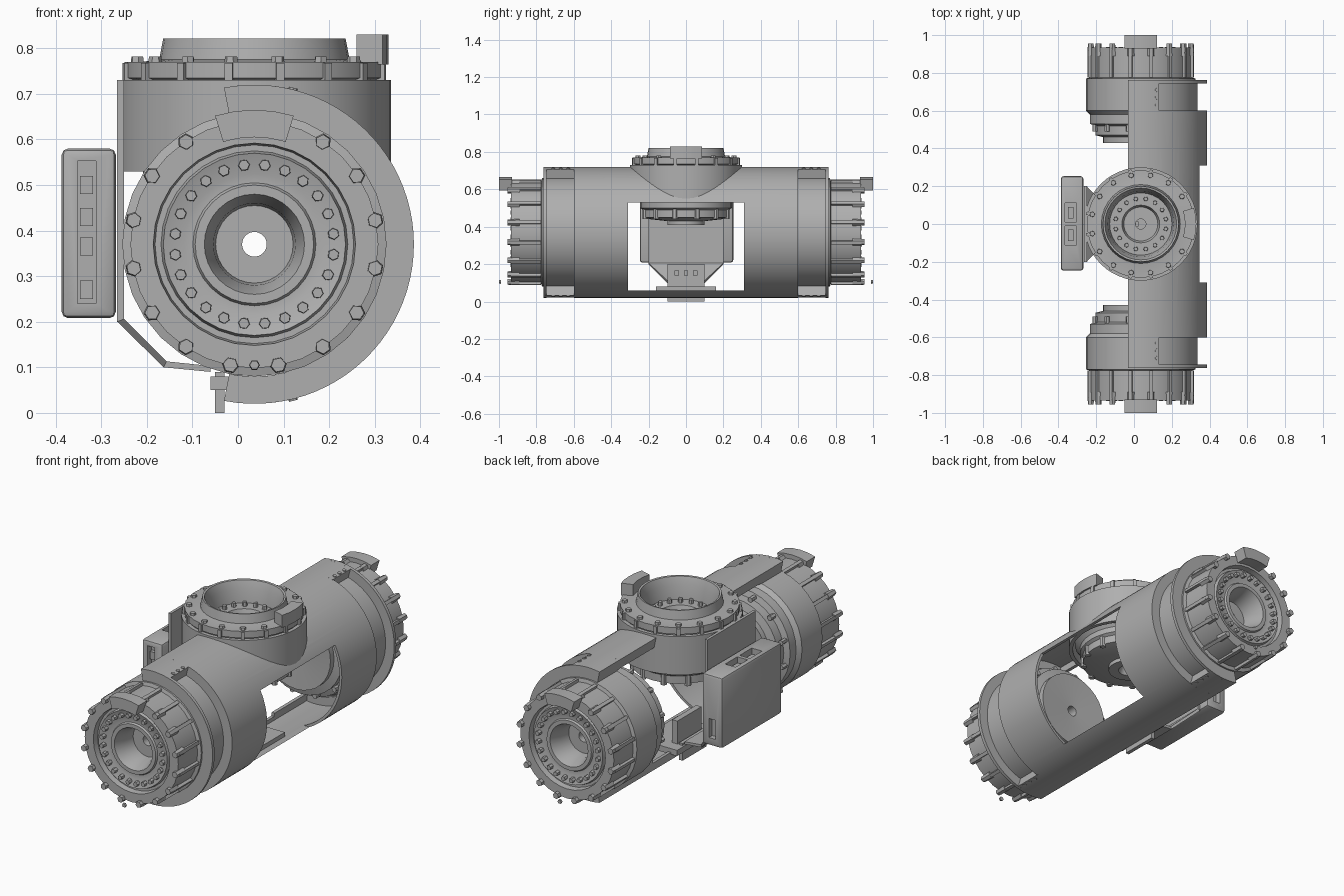
import bpy, bmesh
from math import radians, cos, sin, tau
from mathutils import Matrix, Vector

old = bpy.data.objects.get("Cube")
if old:
    bpy.data.objects.remove(old, do_unlink=True)

grey = bpy.data.materials.new("machine_grey")
grey.use_nodes = True
grey.diffuse_color = (0.43, 0.43, 0.43, 1)
grey.node_tree.nodes["Principled BSDF"].inputs["Base Color"].default_value = (0.43, 0.43, 0.43, 1)

# Local frames: z runs outward along each motor axis
CX, CZ = 0.036, 0.37
FRONT = Matrix.Translation((CX, 0, CZ)) @ Matrix.Rotation(radians(90), 4, 'X')
BACK = Matrix.Scale(-1, 4, Vector((0, 1, 0))) @ FRONT
TOP = Matrix.Translation((CX, 0, 0))
ENDS = (("front", FRONT), ("back", BACK))


def finish(name, bm, frame=Matrix(), angle=30):
    bm.transform(frame)
    bmesh.ops.recalc_face_normals(bm, faces=bm.faces)
    me = bpy.data.meshes.new(name)
    bm.to_mesh(me)
    bm.free()
    me.materials.append(grey)
    me.shade_smooth()
    me.set_sharp_from_angle(angle=radians(angle))
    ob = bpy.data.objects.new(name, me)
    bpy.context.collection.objects.link(ob)
    return ob


def revolve(name, section, frame, start=0, sweep=360, n=32, copies=1):
    """Turn a closed (radius, height) section about the local z axis."""
    bm = bmesh.new()
    full = sweep == 360
    for c in range(copies):
        rings = []
        for i in range(n if full else n + 1):
            a = radians(start + sweep * i / n) + tau * c / copies
            rings.append([bm.verts.new((r * cos(a), r * sin(a), z)) for r, z in section])
        pairs = list(zip(rings, rings[1:]))
        if full:
            pairs.append((rings[-1], rings[0]))
        else:
            bm.faces.new(rings[0])
            bm.faces.new(rings[-1])
        m = len(section)
        for a, b in pairs:
            for k in range(m):
                j = (k + 1) % m
                bm.faces.new((a[k], a[j], b[j], b[k]))
    return finish(name, bm, frame)


def rect(r0, r1, z0, z1):
    return [(r0, z0), (r1, z0), (r1, z1), (r0, z1)]


def studs(name, frame, radius, count, size, z0, z1, offset=0.5):
    """Ring of hexagonal bolts."""
    bm = bmesh.new()
    for i in range(count):
        a = tau * (i + offset) / count
        pos = Matrix.Translation((radius * cos(a), radius * sin(a), (z0 + z1) / 2))
        bmesh.ops.create_cone(bm, cap_ends=True, segments=6, radius1=size, radius2=size * 0.85,
                              depth=z1 - z0, matrix=pos @ Matrix.Rotation(a, 4, 'Z'))
    return finish(name, bm, frame)


def box(name, x, y, z, bevel=0):
    bm = bmesh.new()
    bmesh.ops.create_cube(bm, size=1)
    for v in bm.verts:
        v.co = [lo + (c + 0.5) * (hi - lo) for c, (lo, hi) in zip(v.co, (x, y, z))]
    if bevel:
        bmesh.ops.bevel(bm, geom=bm.edges[:], offset=bevel, segments=2, affect='EDGES', profile=0.5)
    return finish(name, bm)


def cut(targets, cutters):
    """Subtract the cutters, bake the result and drop the cutters."""
    for ob in targets:
        for c in cutters:
            mod = ob.modifiers.new("cut", 'BOOLEAN')
            mod.operation, mod.solver, mod.object = 'DIFFERENCE', 'EXACT', c
        dg = bpy.context.evaluated_depsgraph_get()
        me = bpy.data.meshes.new_from_object(ob.evaluated_get(dg))
        ob.modifiers.clear()
        ob.data = me
        me.shade_smooth()
        me.set_sharp_from_angle(angle=radians(30))
    for c in cutters:
        bpy.data.objects.remove(c, do_unlink=True)


# End motors
motor = [(.027, .44), (.027, .80), (.085, .80), (.09, .86), (.11, .92), (.13, .92), (.135, .91),
         (.155, .91), (.2, .925), (.205, .905), (.218, .905), (.222, .935), (.272, .935),
         (.272, .775), (.29, .77), (.29, .60), (.27, .58), (.27, .53), (.24, .52),
         (.24, .47), (.2, .46), (.2, .43)]
for side, fr in ENDS:
    revolve(side + "_motor", motor, fr)
    revolve(side + "_motor_ribs", rect(.26, .286, .775, .935), fr, 9.5, 3.5, 1, 16)
    studs(side + "_rim_bolts", fr, .27, 16, .019, .89, .955)
    studs(side + "_face_bolts", fr, .175, 24, .014, .90, .937)
    studs(side + "_rear_bolts", fr, .252, 12, .014, .49, .55)
    revolve(side + "_stop_block", rect(.235, .295, .93, 1.0), fr, 73, 34, 4)
    studs(side + "_stop_screws", fr, .265, 2, .012, .99, 1.0, .5)

# Centre motor, collar and rotating ring
hub = [(.027, .46), (.027, .68), (.09, .68), (.1, .71), (.165, .71), (.175, .78), (.19, .82),
       (.2, .822), (.209, .775), (.25, .77), (.285, .77), (.285, .735), (.27, .73),
       (.27, .56), (.245, .53), (.245, .50), (.23, .49), (.23, .45), (.19, .44), (.1, .43), (.1, .41), (.05, .41)]
revolve("centre_motor", hub, TOP)
revolve("centre_collar", rect(.28, .3, .53, .73), TOP, n=48)
revolve("centre_flange_ribs", rect(.27, .293, .73, .768), TOP, 9.5, 3.5, 1, 16)
studs("centre_flange_bolts", TOP, .262, 16, .016, .76, .782)
studs("centre_face_bolts", TOP, .135, 16, .013, .70, .73)
studs("centre_rear_bolts", TOP, .225, 12, .016, .44, .52)
revolve("centre_stop_block", rect(.234, .294, .765, .83), TOP, -17, 34, 4)

# Half-tube housing with recessed end bands
shell = revolve("housing_shell", rect(.336, .35, -.6, .6), FRONT, -101, 202, 48)
lips = [revolve("housing_lip_" + n, rect(.295, .348, -.75, .75), FRONT, a, 3, 1)
        for n, a in (("upper", 98), ("lower", -101))]
window = box("window_cutter", (-.2, .5), (-.31, .31), (.06, .53))
bore = revolve("bore_cutter", rect(.001, .285, .45, .9), TOP, n=48)
for c in (window, bore):
    c.hide_render = True
cut([shell] + lips, [window, bore])
for side, fr in ENDS:
    revolve(side + "_recess_band", rect(.288, .3, .59, .76), fr, -76, 152, 36)
    revolve(side + "_recess_wall", rect(.292, .35, .585, .6), fr, -101, 202, 48)
    revolve(side + "_end_flange", rect(.29, .35, .745, .762), fr, -101, 202, 48)
    for n, a in (("upper", 74), ("lower", -101)):
        revolve(side + "_corner_pad_" + n, rect(.29, .35, .595, .75), fr, a, 27, 6)
        ym = -1 if side == "front" else 1
        for k in range(3):
            bm = bmesh.new()
            t = radians(a + (2 if a > 0 else 25))
            p = Vector((.351 * cos(t), .351 * sin(t), .63 + .04 * k))
            bmesh.ops.create_cone(bm, cap_ends=True, segments=8, radius1=.01, radius2=.01, depth=.006,
                                  matrix=Matrix.Translation(p) @ Matrix.Rotation(t, 4, 'Z')
                                  @ Matrix.Rotation(radians(90), 4, 'Y'))
            finish(f"{side}_pad_screw_{n}_{k}", bm, fr)

# Lower keel tab and inner foot bracket
box("keel_tab", (-.05, -.03), (-.1, .1), (0, .09))
box("foot_plate", (-.06, .16), (-.16, .16), (.05, .08))
box("foot_upright", (-.02, .01), (-.1, .1), (.06, .2))
for y in (-.05, 0, .05):
    box("foot_bolt", (.01, .025), (y - .012, y + .012), (.14, .165))

# Bracket bent from strip, carrying the control box
path = [(-.265, .73), (-.265, .2), (-.163, .1), (-.06, .09)]
inner = [(-.25, .73), (-.25, .206), (-.157, .113), (-.06, .103)]
bm = bmesh.new()
rows = [[bm.verts.new((x, y, z)) for (x, z), y in ((p, -w), (p, w), (q, w), (q, -w))]
        for p, q, w in zip(path, inner, (.2, .2, .1, .1))]
for a, b in zip(rows, rows[1:]):
    for k in range(4):
        j = (k + 1) % 4
        bm.faces.new((a[k], a[j], b[j], b[k]))
bm.faces.new(rows[0])
bm.faces.new(rows[-1])
finish("box_bracket", bm)

# Control box with sockets
case = box("control_box", (-.387, -.268), (-.247, .253), (.208, .58), .014)
sockets = [box("front_socket_cutter", (-.352, -.312), (-.3, -.215), (.24, .553)),
           box("top_socket_cutter_a", (-.365, -.305), (.01, .11), (.53, .7)),
           box("top_socket_cutter_b", (-.365, -.305), (-.11, -.01), (.53, .7)),
           box("back_socket_cutter", (-.35, -.31), (.225, .3), (.25, .35))]
for c in sockets:
    c.hide_render = True
cut([case], sockets)
for i, z in enumerate((.27, .365, .43, .5)):
    box(f"front_plug_{i}", (-.347, -.318), (-.235, -.21), (z - .02, z + .02))
for y in (-.06, .06):
    box("top_plug", (-.35, -.32), (y - .03, y + .03), (.52, .56))
